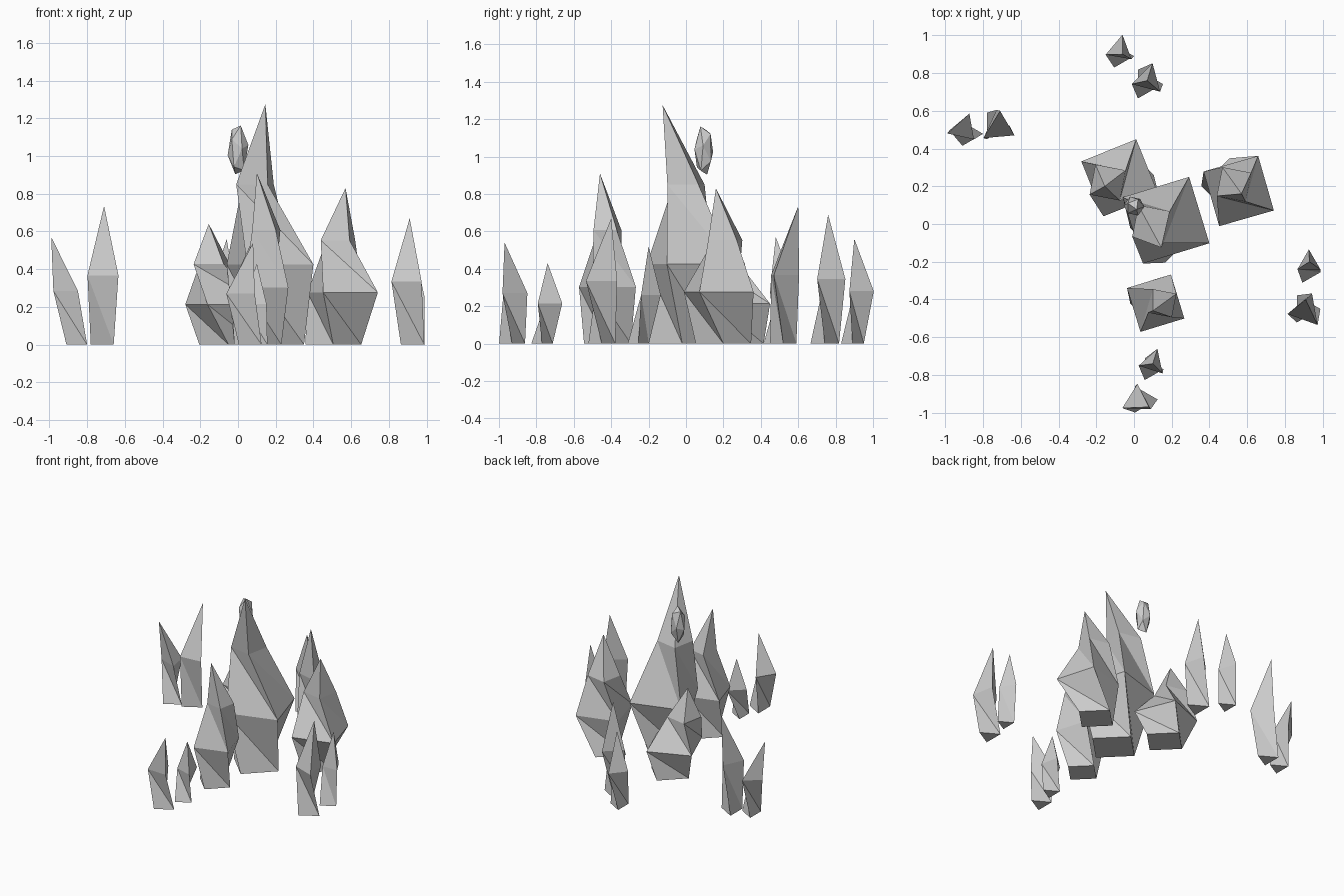
import bpy, bmesh, math
from mathutils import Matrix

if "Cube" in bpy.data.objects:
    bpy.data.objects.remove(bpy.data.objects["Cube"])


def make_object(name, bm):
    bmesh.ops.recalc_face_normals(bm, faces=bm.faces[:])
    mesh = bpy.data.meshes.new(name)
    bm.to_mesh(mesh)
    bm.free()
    obj = bpy.data.objects.new(name, mesh)
    bpy.context.collection.objects.link(obj)
    return obj


def crystal(name, sides, apex, rings):
    """Twisted faceted shard; rings are (x, y, radius, degrees), evenly spaced in height."""
    bm = bmesh.new()
    levels = []
    for k, (cx, cy, r, deg) in enumerate(rings):
        z = apex[2] * k / len(rings)
        angles = [math.radians(deg + 360 * i / sides) for i in range(sides)]
        levels.append([bm.verts.new((cx + r * math.cos(a), cy + r * math.sin(a), z)) for a in angles])
    tip = bm.verts.new(apex)
    bm.faces.new(levels[0])
    for low, high in zip(levels, levels[1:]):
        for i in range(sides):
            j = (i + 1) % sides
            bm.faces.new((low[i], low[j], high[i]))
            bm.faces.new((low[j], high[j], high[i]))
    for i in range(sides):
        bm.faces.new((levels[-1][i], levels[-1][(i + 1) % sides], tip))
    return make_object(name, bm)


# Large four-sided crystals of the central cluster
crystal("main_crystal", 4, (0.145, -0.125, 1.275),
        [(0.165, -0.02, 0.185, 90), (0.17, 0.02, 0.26, 62), (0.09, 0.0, 0.12, 34)])
crystal("right_crystal", 4, (0.57, 0.16, 0.83),
        [(0.505, 0.2, 0.148, 90), (0.555, 0.175, 0.213, 61), (0.53, 0.21, 0.11, 34)])
crystal("front_crystal", 4, (0.10, -0.46, 0.91),
        [(0.105, -0.42, 0.125, 90), (0.115, -0.42, 0.172, 62), (0.15, -0.42, 0.09, 34)])
crystal("back_left_crystal", 4, (-0.155, 0.2, 0.64),
        [(-0.05, 0.26, 0.155, 90), (-0.075, 0.245, 0.222, 67), (-0.14, 0.22, 0.115, 34)])

# Small three-sided shards in pairs: apex, base (x, y, r), middle ring (x, y, r, degrees)
shards = {
    "left_shard_tall": ((-0.71, 0.60, 0.735), (-0.74, 0.52, 0.081), (-0.72, 0.51, 0.095, -25)),
    "left_shard_short": ((-0.99, 0.48, 0.57), (-0.873, 0.478, 0.073), (-0.9, 0.51, 0.08, -50)),
    "back_shard_tall": ((0.07, 0.76, 0.69), (0.065, 0.742, 0.088), (0.075, 0.765, 0.09, -45)),
    "back_shard_short": ((-0.06, 0.90, 0.56), (-0.07, 0.89, 0.07), (-0.075, 0.925, 0.08, -40)),
    "right_shard_tall": ((0.91, -0.40, 0.67), (0.905, -0.45, 0.083), (0.91, -0.46, 0.098, -50)),
    "right_shard_short": ((0.93, -0.20, 0.52), (0.925, -0.255, 0.065), (0.927, -0.205, 0.07, -30)),
    "front_shard_tall": ((0.08, -0.97, 0.54), (0.045, -0.93, 0.08), (0.015, -0.935, 0.087, -32)),
    "front_shard_short": ((0.10, -0.74, 0.43), (0.09, -0.77, 0.066), (0.10, -0.735, 0.077, -48)),
}
for name, (apex, base, ring) in shards.items():
    crystal(name, 3, apex, [(*base, 0), ring])

# Floating gem: stretched, slightly tilted icosahedron
bm = bmesh.new()
bmesh.ops.create_icosphere(bm, subdivisions=1, radius=1)
place = (Matrix.Translation((0.0, 0.095, 1.032))
         @ Matrix.Diagonal((0.056, 0.054, 0.142, 1))
         @ Matrix.Rotation(math.radians(20), 4, 'X')
         @ Matrix.Rotation(math.radians(15), 4, 'Y'))
bm.transform(place)
make_object("floating_gem", bm)
